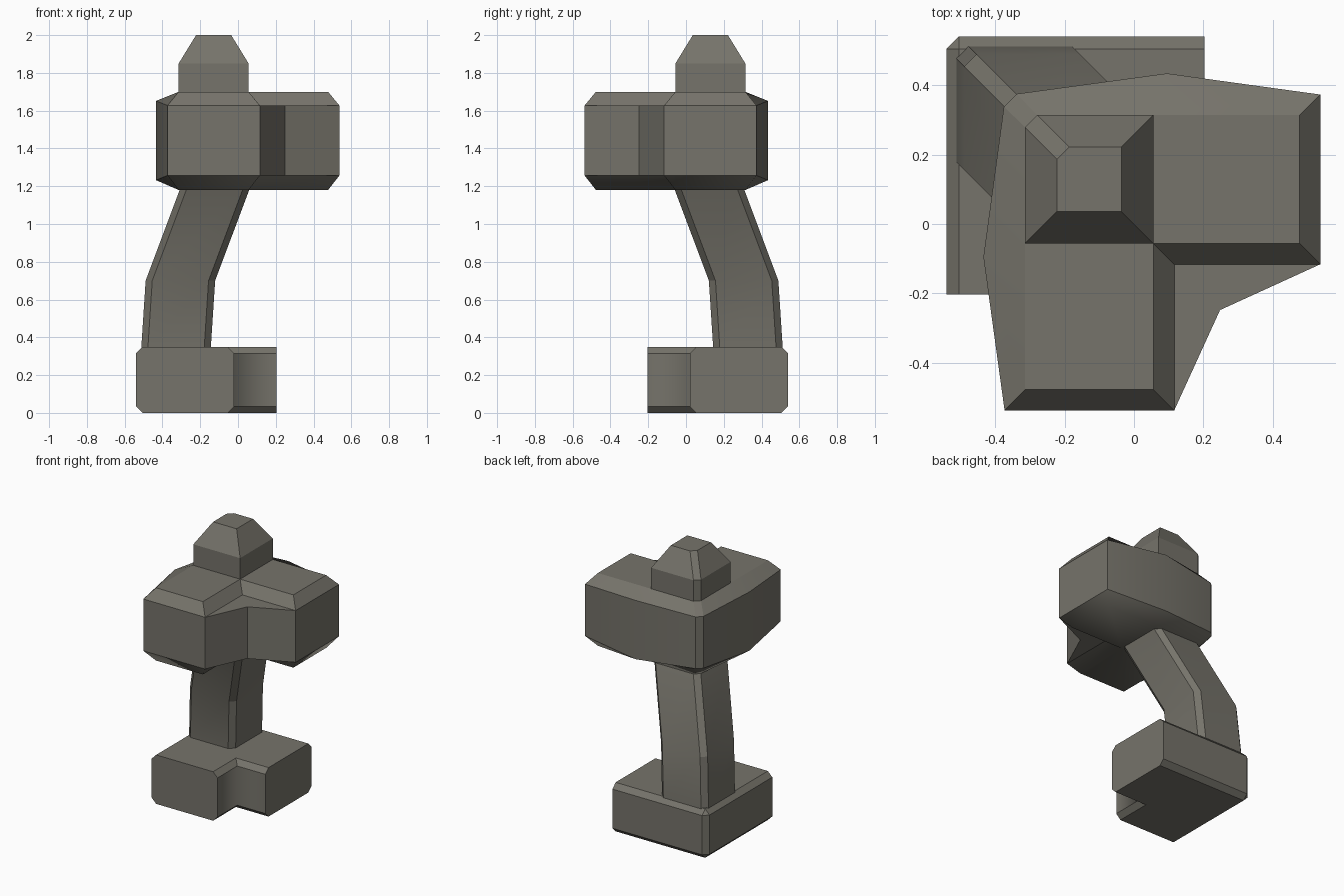
import bpy, bmesh

if "Cube" in bpy.data.objects:
    bpy.data.objects.remove(bpy.data.objects["Cube"])

dark = bpy.data.materials.new("dark_stone")
dark.diffuse_color = (0.18, 0.172, 0.145, 1)
dark.use_nodes = True
dark.node_tree.nodes["Principled BSDF"].inputs["Base Color"].default_value = dark.diffuse_color


def full_ring(half, z):
    """Complete a half outline by mirroring over the diagonal y = -x.
    Points are (x, y) or (x, y, dz); the first one lies on the diagonal."""
    pts = [(p[0], p[1], z + (p[2] if len(p) > 2 else 0)) for p in half]
    return pts + [(-y, -x, h) for x, y, h in reversed(pts[1:])]


def loft(name, rings, soft=None):
    """Skin a stack of rings, closing both ends; soft(a, b) picks unsharpened edges."""
    bm = bmesh.new()
    vs = [[bm.verts.new(p) for p in r] for r in rings]
    n = len(rings[0])
    for a, b in zip(vs, vs[1:]):
        for i in range(n):
            j = (i + 1) % n
            bm.faces.new((a[i], a[j], b[j], b[i]))
    bm.faces.new(vs[0][::-1])
    bm.faces.new(vs[-1])
    bmesh.ops.remove_doubles(bm, verts=bm.verts, dist=0.001)
    bmesh.ops.recalc_face_normals(bm, faces=bm.faces)
    me = bpy.data.meshes.new(name)
    bm.to_mesh(me)
    bm.free()
    me.materials.append(dark)
    ob = bpy.data.objects.new(name, me)
    bpy.context.collection.objects.link(ob)
    bpy.ops.object.select_all(action='DESELECT')
    ob.select_set(True)
    bpy.context.view_layer.objects.active = ob
    bpy.ops.object.shade_smooth_by_angle(angle=0.38)
    if soft:
        for e in me.edges:
            if soft(*(me.vertices[i].co for i in e.vertices)):
                e.use_edge_sharp = False
    return ob


# L-shaped base, bevelled along its long edges with flat arm ends
outer = [(-0.02, 0.02), (0.203, 0.02), (0.203, 0.54), (-0.505, 0.54)]
inset = [(-0.055, 0.055), (0.203, 0.055), (0.203, 0.505), (-0.505, 0.505)]
loft("base", [full_ring(inset, 0), full_ring(outer, 0.035),
              full_ring(outer, 0.315), full_ring(inset, 0.35)],
     lambda a, b: max(abs(v.x + 0.02) + abs(v.y - 0.02) for v in (a, b)) < 0.01)


# Leaning square column with chamfered corners
def octagon(a, z, h=0.184, c=0.035):
    k = h - c
    corners = [(h, -k), (h, k), (k, h), (-k, h), (-h, k), (-h, -k), (-k, -h), (k, -h)]
    return [(-a + x, a + y, z) for x, y in corners]


loft("column", [octagon(0.328, 0.345), octagon(0.305, 0.70), octagon(0.123, 1.185)])


# Three-cornered head: flat L faces, sloped rim, filled notch between arms
def head_half(notch, flat=False, bulge=0):
    if flat:
        return [notch, (0.477, -0.056), (0.477, 0.314), (0.056, 0.314), (-0.279, 0.314)]
    return [notch, (0.537, -0.116), (0.537, 0.373), (0.095, 0.434, bulge), (-0.338, 0.375)]


flat = head_half((0.056, -0.056), True)
step, notch = (0.117, -0.117), (0.248, -0.248)
loft("head", [full_ring(flat, 1.18),
              full_ring(head_half(step, bulge=-0.025), 1.257),
              full_ring(head_half(notch, bulge=-0.025), 1.257),
              full_ring(head_half(notch, bulge=0.025), 1.627),
              full_ring(head_half(step, bulge=0.025), 1.627),
              full_ring(flat, 1.70)],
     lambda a, b: min(a.z, b.z) < 1.2)


# Tapered cap, only its back-left corner chamfered
def cap_ring(h, z, a=0.129, c=0.035):
    return full_ring([(-a + h, a - h), (-a + h, a + h), (-a - h + c, a + h)], z)


loft("cap", [cap_ring(0.185, 1.69), cap_ring(0.185, 1.85), cap_ring(0.093, 2.0)])
